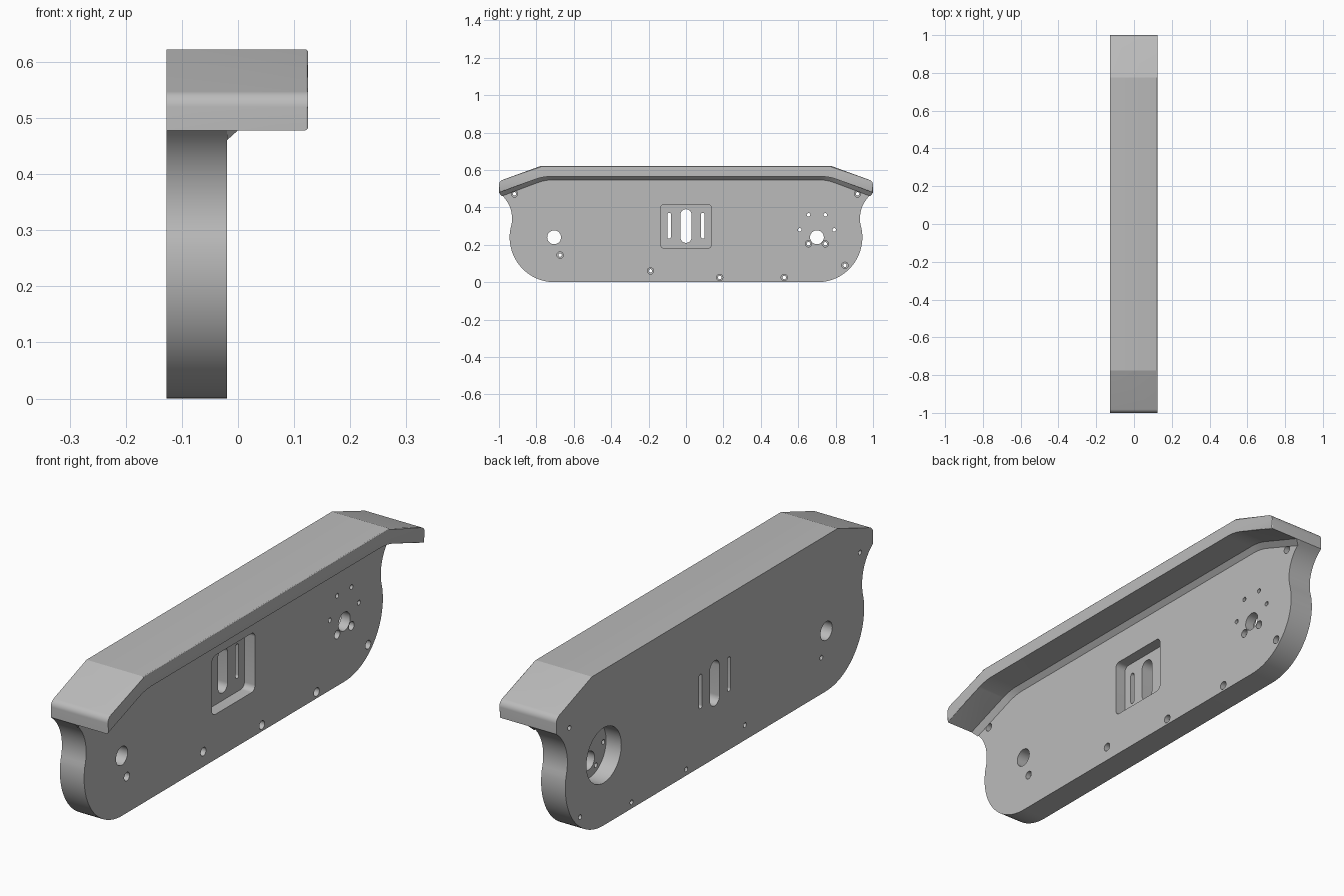
import bpy, bmesh, math
from mathutils import Vector

cube = bpy.data.objects.get("Cube")
if cube:
    bpy.data.objects.remove(cube)

metal = bpy.data.materials.new("plain_grey")
metal.use_nodes = True
GREY = (0.5, 0.5, 0.5, 1)
metal.diffuse_color = GREY
metal.node_tree.nodes["Principled BSDF"].inputs["Base Color"].default_value = GREY

BACK, FACE, EDGE = -0.127, -0.02, 0.125   # x of back, plate face, hood edge


def add_prism(bm, loop, x0, x1):
    """Extrude a closed (y, z) loop from x0 to x1."""
    a = [bm.verts.new((x0, y, z)) for y, z in loop]
    b = [bm.verts.new((x1, y, z)) for y, z in loop]
    bm.faces.new(a)
    bm.faces.new(b[::-1])
    for i in range(len(a)):
        j = (i + 1) % len(a)
        bm.faces.new((a[i], b[i], b[j], a[j]))


def finish(name, bm, material=metal):
    bmesh.ops.recalc_face_normals(bm, faces=bm.faces)
    mesh = bpy.data.meshes.new(name)
    bm.to_mesh(mesh)
    bm.free()
    mesh.materials.append(material)
    ob = bpy.data.objects.new(name, mesh)
    bpy.context.collection.objects.link(ob)
    return ob


def select(ob):
    bpy.ops.object.select_all(action='DESELECT')
    ob.select_set(True)
    bpy.context.view_layer.objects.active = ob


def smooth(ob, degrees):
    select(ob)
    bpy.ops.object.shade_smooth_by_angle(angle=math.radians(degrees))


def arc(cy, cz, r, start, end, n):
    steps = [math.radians(start + (end - start) * i / n) for i in range(n + 1)]
    return [(cy + r * math.cos(t), cz + r * math.sin(t)) for t in steps]


def circle(cy, cz, r, n=32):
    return arc(cy, cz, r, 0, 360, n)[:-1]


def round_rect(cy, cz, w, h, r, n=8):
    pts = []
    for k, (sy, sz) in enumerate([(1, 1), (-1, 1), (-1, -1), (1, -1)]):
        pts += arc(cy + sy * (w / 2 - r), cz + sz * (h / 2 - r), r,
                   90 * k, 90 * k + 90, n)
    # drop coincident points where the ends are full half circles
    return [p for i, p in enumerate(pts)
            if (Vector(p) - Vector(pts[i - 1])).length > 1e-5]


def fillet(prev, corner, nxt, r, n):
    """Round one corner of a path with radius r."""
    p, a, b = Vector(corner), Vector(prev), Vector(nxt)
    u, v = (a - p).normalized(), (b - p).normalized()
    half = u.angle(v) / 2
    centre = p + (u + v).normalized() * r / math.sin(half)
    s, e = p + u * r / math.tan(half) - centre, p + v * r / math.tan(half) - centre
    return [tuple(centre + s.lerp(e, i / n).normalized() * r) for i in range(n + 1)]


def mirrored(path):
    return path + [(-y, z) for y, z in reversed(path)]


# Shared outline paths, given for the front half and mirrored
tip_low, tip_high = (-1, 0.478), (-1, 0.54)
crest, under_bend = (-0.775, 0.622), (-0.765, 0.565)
underside = mirrored([tip_low] + fillet(tip_low, under_bend, (0, 0.565), 0.25, 8))
top = mirrored(fillet(tip_low, tip_high, crest, 0.029, 8) + [crest])

# Side plate: concave neck flowing into a round lower corner
join = math.degrees(math.atan2(0.1, 0.397))
neck = arc(-1.10, 0.34, 0.17, 54, -join, 16)[1:]
corner = arc(-0.703, 0.24, 0.24, 180 - join, 270, 28)[1:]
bm = bmesh.new()
add_prism(bm, mirrored([tip_low] + neck + corner) + underside[-2:0:-1], BACK, FACE)
plate = finish("side_plate", bm)

# Hood: full-width overhang with a softened outer rim
bm = bmesh.new()
add_prism(bm, underside + top[::-1], BACK, EDGE)
rim = [e for e in bm.edges if all(v.co.x > EDGE - 1e-4 for v in e.verts)]
bmesh.ops.bevel(bm, geom=rim, offset=0.005, segments=3, profile=0.5, affect='EDGES')
smooth(finish("hood", bm), 18)

# Chamfer strip where the hood meets the plate
bm = bmesh.new()
rows = [[bm.verts.new(v) for v in ((FACE, y * 0.985, z - 0.018), (FACE, y, z), (0, y, z))]
        for y, z in underside]
for a, b in zip(rows, rows[1:]):
    for i in range(3):
        j = (i + 1) % 3
        bm.faces.new((a[i], a[j], b[j], b[i]))
bm.faces.new(rows[0])
bm.faces.new(rows[-1])
smooth(finish("chamfer_strip", bm), 18)

# Hole layout
bolts = [(-0.917, 0.472), (0.917, 0.472), (-0.673, 0.145), (-0.19, 0.06),
         (0.18, 0.025), (0.525, 0.025), (0.85, 0.09)]
ring = arc(0.7, 0.28, 0.092, 0, 360, 6)[:-1]
ring = circle(0.7, 0.28, 0.092, 6)
ring = [(0.7 + s * dy, z) for s in (-1, 1)
        for dy, z in ((0.045, 0.36), (0.092, 0.28), (0.045, 0.205))]
bolts += [p for p in ring if p[1] < 0.25]
pins = [p for p in ring if p[1] > 0.25]

# Recesses: window pocket, bolt seats, large rear counterbore
recess = bmesh.new()
add_prism(recess, round_rect(0, 0.298, 0.272, 0.236, 0.022), -0.067, 0.05)
add_prism(recess, circle(0.7, 0.28, 0.11, 48), -0.2, -0.06)
for y, z in bolts:
    add_prism(recess, circle(y, z, 0.017, 24), -0.042, 0.05)

# Through cuts: axle holes, slots, bolt and pin holes
through = bmesh.new()
for y in (-0.705, 0.7):
    add_prism(through, circle(y, 0.24, 0.037), -0.2, 0.05)
add_prism(through, round_rect(0, 0.3, 0.06, 0.18, 0.03), -0.2, 0.05)
for y in (-0.09, 0.09):
    add_prism(through, round_rect(y, 0.302, 0.02, 0.138, 0.01), -0.2, 0.05)
for y, z in bolts + pins:
    add_prism(through, circle(y, z, 0.0095, 20), -0.2, 0.05)

for name, bm in (("recess_cutter", recess), ("through_cutter", through)):
    cutter = finish(name, bm)
    cutter.hide_render = True
    mod = plate.modifiers.new(name, 'BOOLEAN')
    mod.operation, mod.solver, mod.object = 'DIFFERENCE', 'EXACT', cutter
    select(plate)
    bpy.ops.object.modifier_apply(modifier=mod.name)
    bpy.data.objects.remove(cutter)
smooth(plate, 30)
